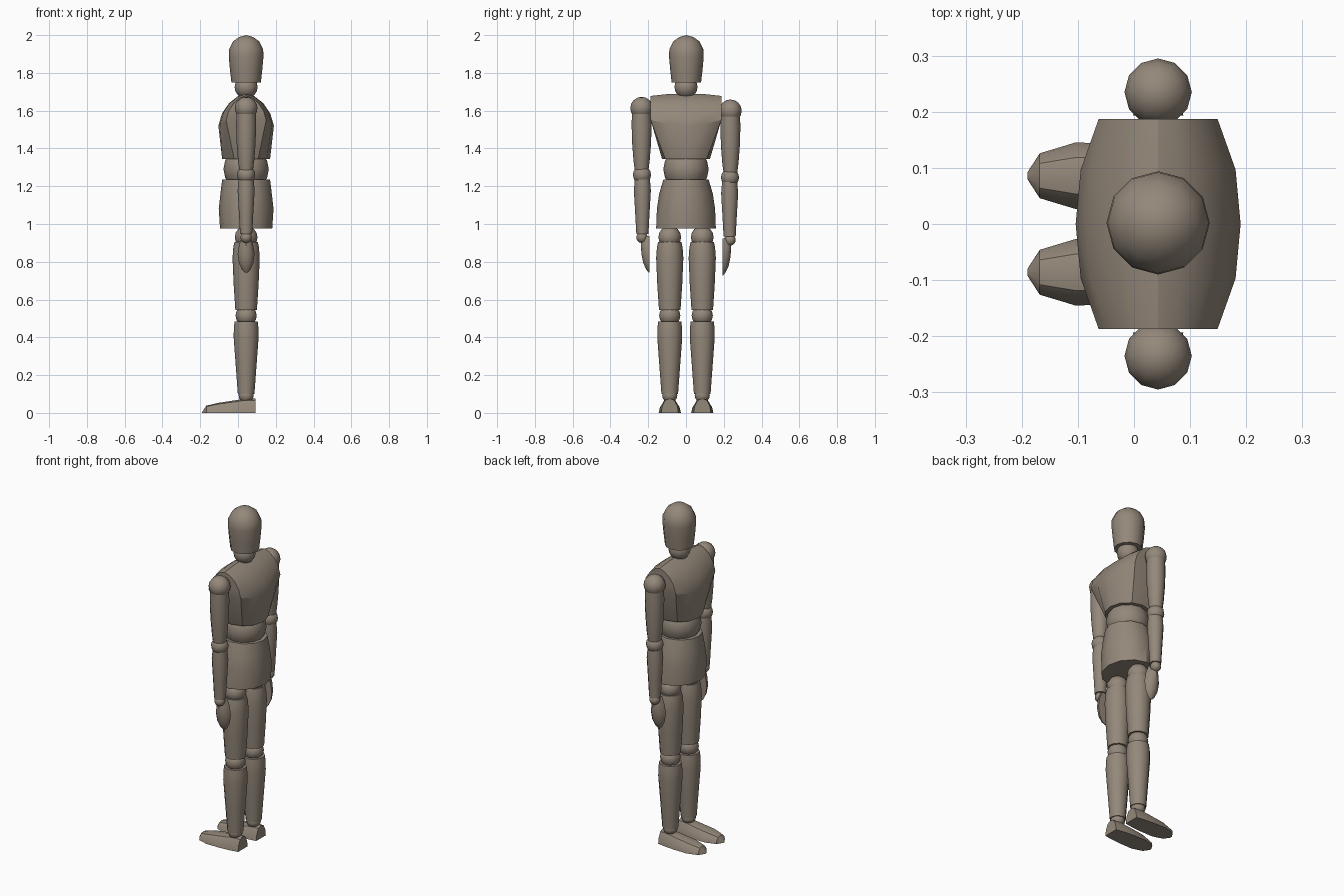
import bpy, bmesh, math

if "Cube" in bpy.data.objects:
    bpy.data.objects.remove(bpy.data.objects["Cube"])

CX = 0.043          # body axis; the figure faces -x
SEG = 12

mat = bpy.data.materials.new("wood brown")
mat.diffuse_color = (0.296, 0.246, 0.195, 1)
mat.use_nodes = True
mat.node_tree.nodes["Principled BSDF"].inputs["Base Color"].default_value = mat.diffuse_color


def loft(name, rings):
    """Skin a list of closed rings and cap both ends."""
    bm = bmesh.new()
    vs = [[bm.verts.new(p) for p in r] for r in rings]
    n = len(vs[0])
    for a, b in zip(vs, vs[1:]):
        for i in range(n):
            j = (i + 1) % n
            bm.faces.new((a[i], a[j], b[j], b[i]))
    bm.faces.new(vs[0][::-1])
    bm.faces.new(vs[-1])
    bmesh.ops.remove_doubles(bm, verts=bm.verts, dist=0.0003)
    bmesh.ops.recalc_face_normals(bm, faces=bm.faces)
    me = bpy.data.meshes.new(name)
    bm.to_mesh(me)
    bm.free()
    me.materials.append(mat)
    ob = bpy.data.objects.new(name, me)
    bpy.context.collection.objects.link(ob)
    bpy.ops.object.select_all(action='DESELECT')
    ob.select_set(True)
    bpy.context.view_layer.objects.active = ob
    bpy.ops.object.shade_smooth_by_angle(angle=math.radians(32))
    return ob


def lathe(name, y, profile):
    """Turned part from (z, rx[, ry]) rows."""
    rings = []
    for row in profile:
        z, rx, ry = row[0], row[1], row[-1]
        rings.append([(CX + rx * math.cos(2 * math.pi * i / SEG),
                       y + ry * math.sin(2 * math.pi * i / SEG), z)
                      for i in range(SEG)])
    return loft(name, rings)


def ball(name, y, z, r):
    prof = [(z - r * math.cos(math.pi * k / 8), r * math.sin(math.pi * k / 8))
            for k in range(9)]
    return lathe(name, y, prof)


# head and neck
lathe("head", 0.002, [(1.75, .078), (1.82, .086), (1.89, .092), (1.925, .09),
                      (1.967, .069), (1.99, .037), (2.0, 0)])
ball("neck_ball", 0, 1.725, .061)

# chest: round at the bottom, arched yoke with flat ends on top
SIDE = [(.147, 0, 1.52, 1.69), (.138, .097, 1.53, 1.688), (.106, .187, 1.55, 1.678),
        (0, .187, 1.55, 1.678)]          # half width, y, widest z, top z
cols = []
for i in range(SEG):
    a = 2 * math.pi * i / SEG
    w, y, z0, z1 = SIDE[min(i % 6, 6 - i % 6)]
    cols.append((a, math.copysign(w, math.cos(a)), math.copysign(y, math.sin(a)), z0, z1))
rings = [[(CX + .127 * math.cos(c[0]), .127 * math.sin(c[0]), 1.345) for c in cols]]
for f, t in ((1, 0), (.87, .38), (.62, .7), (.3, .92), (0, 1)):
    rings.append([(CX + w * f, y, z0 + (z1 - z0) * t) for a, w, y, z0, z1 in cols])
loft("chest", rings)

# waist and hips
ball("waist_ball", 0, 1.29, .12)
lathe("hips", 0, [(.975, .138, .158), (1.08, .145, .154), (1.16, .136, .142),
                  (1.235, .127, .12)])

for side, s in (("left", -1), ("right", 1)):
    # arm, the one at -y sits a little higher
    dz = .007 if s < 0 else -.007
    y = s * .235
    ball(side + "_shoulder_ball", y, 1.606 + dz, .06)
    lathe(side + "_upper_arm", y, [(1.275 + dz, .036), (1.33 + dz, .043), (1.42 + dz, .05),
                                   (1.52 + dz, .053), (1.61 + dz, .05)])
    ball(side + "_elbow_ball", s * .233, 1.253 + dz, .048)
    lathe(side + "_forearm", s * .231, [(.94 + dz, .032), (1.05 + dz, .038), (1.17 + dz, .045),
                                        (1.23 + dz, .04)])
    ball(side + "_wrist_ball", s * .233, .922 + dz, .03)

    # hand: half-round, flat on the inside
    rings = []
    for z, hx, ty in ((.93, .02, .037), (.885, .037, .046), (.835, .045, .043),
                      (.785, .038, .033), (.75, .022, .016), (.735, .006, .004)):
        rings.append([(CX + hx * math.cos(math.pi * k / 6),
                       s * (.193 + ty * math.sin(math.pi * k / 6)), z + dz)
                      for k in range(7)])
    loft(side + "_hand", rings)

    # leg
    y = s * .086
    ball(side + "_hip_ball", y, .93, .06)
    lathe(side + "_thigh", y, [(.545, .057), (.68, .066), (.82, .072), (.875, .068), (.905, .062)])
    ball(side + "_knee_ball", y, .515, .056)
    lathe(side + "_shin", y, [(.1, .044), (.25, .055), (.4, .066), (.45, .065), (.485, .061)])
    ball(side + "_ankle_ball", y, .093, .04)

    # foot: domed sections from heel to toe
    rings = []
    for x, hw, h in ((.092, .045, .076), (.04, .053, .076), (-.02, .058, .066),
                     (-.105, .059, .053), (-.168, .04, .038), (-.19, .006, .004)):
        rings.append([(x, y + hw * u, h * v) for u, v in
                      ((-1, 0), (-.9, .45), (-.55, .88), (0, 1), (.55, .88), (.9, .45), (1, 0))])
    loft(side + "_foot", rings)
